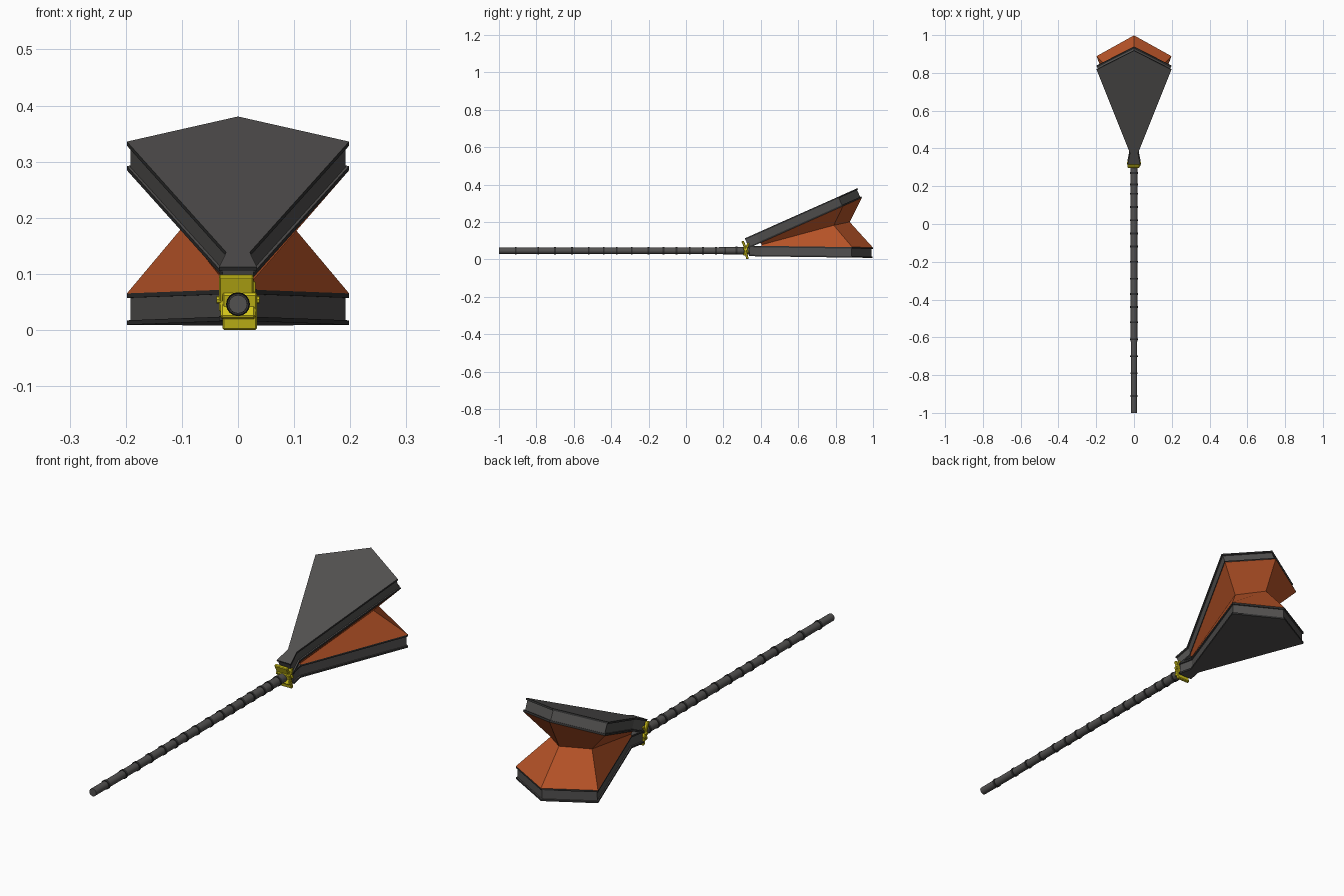
import bpy, bmesh
from math import radians, pi
from mathutils import Matrix, Vector

if "Cube" in bpy.data.objects:
    bpy.data.objects.remove(bpy.data.objects["Cube"])


def material(name, rgb):
    m = bpy.data.materials.new(name)
    m.use_nodes = True
    m.diffuse_color = (*rgb, 1)
    m.node_tree.nodes["Principled BSDF"].inputs["Base Color"].default_value = (*rgb, 1)
    return m


GREY = material("dark grey metal", (0.085, 0.082, 0.08))
BLACK = material("black trim", (0.03, 0.03, 0.03))
ORANGE = material("orange leather", (0.46, 0.085, 0.02))
YELLOW = material("yellow paint", (0.65, 0.56, 0.01))


def finish(bm, name, mats, smooth=False):
    bmesh.ops.recalc_face_normals(bm, faces=bm.faces)
    mesh = bpy.data.meshes.new(name)
    bm.to_mesh(mesh)
    bm.free()
    ob = bpy.data.objects.new(name, mesh)
    bpy.context.collection.objects.link(ob)
    for m in mats:
        mesh.materials.append(m)
    if smooth:
        bpy.ops.object.select_all(action='DESELECT')
        ob.select_set(True)
        bpy.context.view_layer.objects.active = ob
        bpy.ops.object.shade_smooth_by_angle(angle=radians(40))
    return ob


# Paddle outline, half width against length, mirrored across x
HALF = [(0.034, 0.0), (0.021, 0.065), (0.198, 0.55)]
TIP = 0.66
THICK = 0.056
RIM = 0.008


def outline(inset):
    half = [(x - inset, y if i != 2 else y - inset / 2) for i, (x, y) in enumerate(HALF)]
    return half + [(0, TIP - inset)] + [(-x, y) for x, y in reversed(half)]


def slab(bm, inset, low, high, side_mat):
    verts = [bm.verts.new((x, y, low)) for x, y in outline(inset)]
    face = bm.faces.new(verts)
    moved = bmesh.ops.extrude_face_region(bm, geom=[face])["geom"]
    bmesh.ops.translate(bm, vec=(0, 0, high - low),
                        verts=[g for g in moved if isinstance(g, bmesh.types.BMVert)])
    bm.normal_update()
    for f in bm.faces:
        if all(low - 1e-5 <= v.co.z <= high + 1e-5 for v in f.verts):
            f.material_index = 0 if abs(f.normal.z) > 0.9 else side_mat


def paddle(name, frame):
    bm = bmesh.new()
    slab(bm, 0.006, RIM, THICK - RIM, 0)
    slab(bm, 0.0, 0, RIM, 1)
    slab(bm, 0.0, THICK - RIM, THICK, 1)
    bm.transform(frame)
    return finish(bm, name, [GREY, BLACK])


LOWER = Matrix.Translation((0, 0.338, 0.017)) @ Matrix.Rotation(radians(-0.8), 4, 'X')
UPPER = Matrix.Translation((0, 0.337, 0.061)) @ Matrix.Rotation(radians(24), 4, 'X')
paddle("lower_paddle", LOWER)
paddle("upper_paddle", UPPER)

# Folded bellows: lower edge, pinched middle, upper edge
neck, corner = HALF[1:]


def edge_ring(frame, t):
    return [frame @ Vector((x, y, t)) for x, y in (neck, corner, (0, TIP))]


middle = [Vector((0.018, 0.405, 0.078)), Vector((0.1, 0.79, 0.182)), Vector((0, 0.875, 0.2))]
bm = bmesh.new()
rings = []
for pts in (edge_ring(LOWER, THICK), middle, edge_ring(UPPER, 0)):
    mirrored = [Vector((-p.x, p.y, p.z)) for p in reversed(pts[:2])]
    rings.append([bm.verts.new(p) for p in pts + mirrored])
for a, b in zip(rings, rings[1:]):
    for i in range(len(a)):
        j = (i + 1) % len(a)
        bm.faces.new((a[i], a[j], b[j], b[i]))
finish(bm, "bellows", [ORANGE])

# Long tube with raised bands
TUBE_Z = 0.046


def tube(bm, y0, y1, r0, r1, sides=16):
    frame = Matrix.Translation((0, (y0 + y1) / 2, TUBE_Z)) @ Matrix.Rotation(-pi / 2, 4, 'X')
    bmesh.ops.create_cone(bm, cap_ends=True, segments=sides, radius1=r0, radius2=r1,
                          depth=y1 - y0, matrix=frame)


bm = bmesh.new()
tube(bm, -1, 0.34, 0.0165, 0.019)
finish(bm, "tube", [GREY], True)

bm = bmesh.new()
for y in (-0.91, -0.79, -0.7, -0.61, -0.52, -0.44, -0.37, -0.29, -0.2,
          -0.12, -0.05, 0.02, 0.09, 0.16, 0.21, 0.27):
    r = 0.0195 + 0.0015 * (y + 1)
    tube(bm, y - 0.005, y + 0.005, r, r)
finish(bm, "tube_bands", [BLACK], True)


# Hinge plates crossing where the tube meets the paddles
def hinge_plate(name, x, y, z, height, tilt):
    bm = bmesh.new()
    bmesh.ops.create_cube(bm, size=1, matrix=Matrix.Diagonal((0.062, 0.013, height, 1)))
    bmesh.ops.bevel(bm, geom=bm.edges[:], offset=0.003, segments=1, affect='EDGES')
    bm.transform(Matrix.Translation((x, y, z)) @ Matrix.Rotation(radians(tilt), 4, 'X'))
    finish(bm, name, [YELLOW])


hinge_plate("upper_hinge_plate", -0.003, 0.316, 0.066, 0.07, 24)
hinge_plate("lower_hinge_plate", 0.003, 0.32, 0.034, 0.068, 16)
hinge_plate("cross_hinge_plate", 0, 0.322, 0.054, 0.07, -20)

# Hinge pin through the plates
bm = bmesh.new()
bmesh.ops.create_cone(bm, cap_ends=True, segments=8, radius1=0.007, radius2=0.007, depth=0.076,
                      matrix=Matrix.Translation((0, 0.322, 0.054)) @ Matrix.Rotation(pi / 2, 4, 'Y'))
finish(bm, "hinge_pin", [YELLOW])
